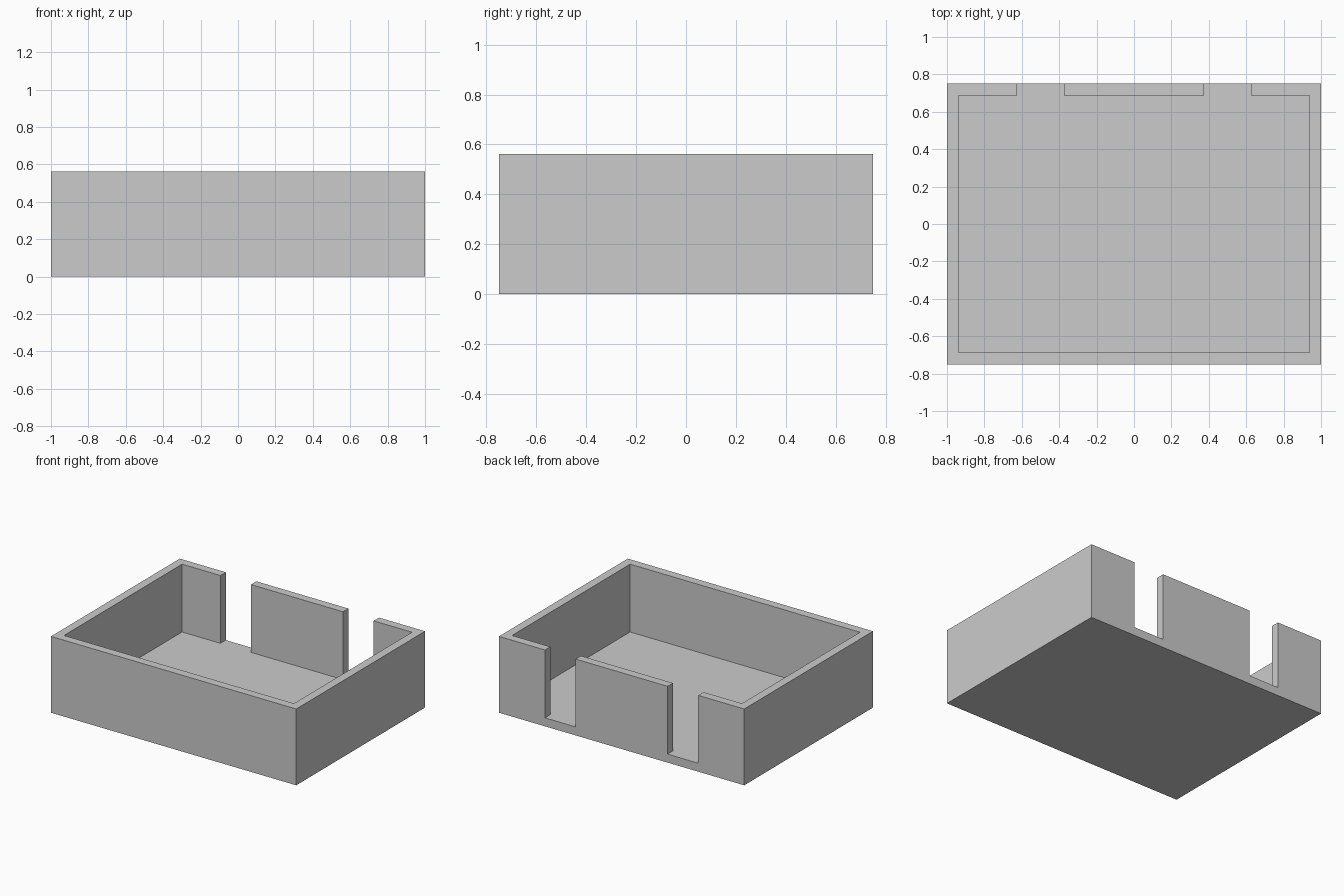
import bpy, bmesh

if "Cube" in bpy.data.objects:
    bpy.data.objects.remove(bpy.data.objects["Cube"])

W, D = 1.0, 0.75            # half width, half depth
T, H = 0.0625, 0.5625       # wall and floor thickness, total height
SLOT = (0.375, 0.625)       # slot span, mirrored on both sides

# Plan grid lines
half = [SLOT[0], SLOT[1], W - T, W]
xs = [-x for x in reversed(half)] + half
ys = [-D, -D + T, D - T, D]

bm = bmesh.new()
grid = [[bm.verts.new((x, y, 0)) for y in ys] for x in xs]
for i in range(len(xs) - 1):
    for j in range(len(ys) - 1):
        bm.faces.new((grid[i][j], grid[i + 1][j], grid[i + 1][j + 1], grid[i][j + 1]))


def raise_faces(faces, height):
    """Extrude faces straight up and return the new top faces."""
    geom = bmesh.ops.extrude_face_region(bm, geom=faces)["geom"]
    verts = [g for g in geom if isinstance(g, bmesh.types.BMVert)]
    bmesh.ops.translate(bm, verts=verts, vec=(0, 0, height))
    return [g for g in geom if isinstance(g, bmesh.types.BMFace)]


def is_wall(face):
    """True on the rim of the plan, except in the two back slots."""
    c = face.calc_center_median()
    slot = c.y > D - T and SLOT[0] < abs(c.x) < SLOT[1]
    return (abs(c.x) > W - T or abs(c.y) > D - T) and not slot


# Floor slab, then walls
floor = raise_faces(bm.faces[:], T)
raise_faces([f for f in floor if is_wall(f)], H - T)

# Clean flat faces
bmesh.ops.recalc_face_normals(bm, faces=bm.faces[:])
bmesh.ops.dissolve_limit(bm, angle_limit=0.01, verts=bm.verts[:], edges=bm.edges[:])

mesh = bpy.data.meshes.new("open_tray")
bm.to_mesh(mesh)
bm.free()
bpy.context.collection.objects.link(bpy.data.objects.new("open_tray", mesh))
